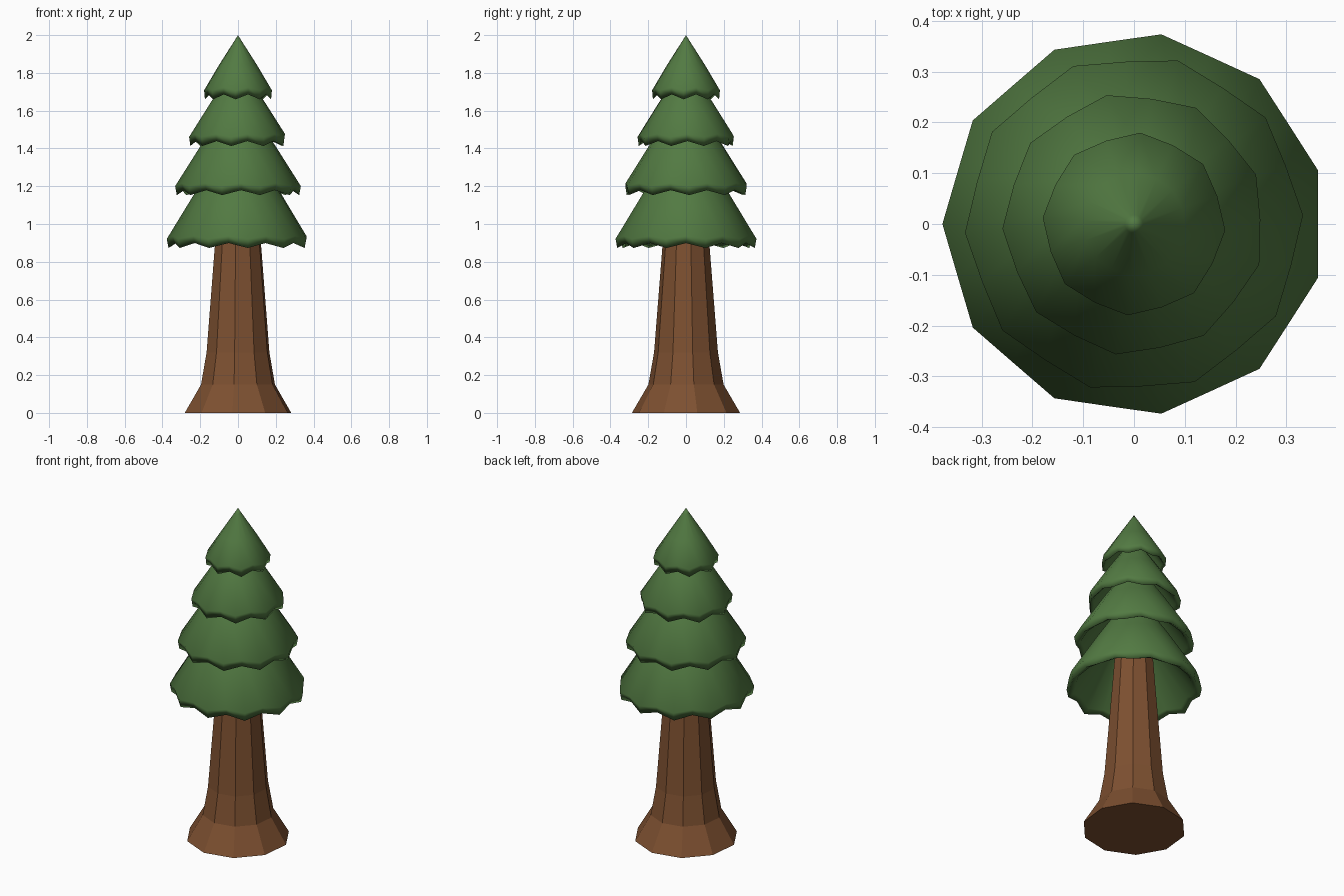
import bpy, bmesh, math

if "Cube" in bpy.data.objects:
    bpy.data.objects.remove(bpy.data.objects["Cube"])


def material(name, rgb):
    m = bpy.data.materials.new(name)
    m.diffuse_color = (*rgb, 1)
    m.use_nodes = True
    m.node_tree.nodes["Principled BSDF"].inputs["Base Color"].default_value = m.diffuse_color
    return m


LEAF = material("leaf green", (0.085, 0.195, 0.055))
BARK = material("bark brown", (0.205, 0.08, 0.03))


def ring(bm, n, offset, z, r, sway=0.0, drop=0.0):
    """Ring of n points; odd points pull in by sway, even points hang by drop."""
    verts = []
    for i in range(n):
        a = math.radians(offset) + 2 * math.pi * i / n
        rr = r * (1 - sway * (i % 2))
        zz = z - drop * (1 - i % 2)
        verts.append(bm.verts.new((rr * math.cos(a), rr * math.sin(a), zz)))
    return verts


def bridge(bm, upper, lower):
    n = len(upper)
    for i in range(n):
        j = (i + 1) % n
        bm.faces.new((upper[i], lower[i], lower[j], upper[j]))


def fan(bm, loop, z):
    tip = bm.verts.new((0, 0, z))
    for i in range(len(loop)):
        bm.faces.new((loop[i], loop[(i + 1) % len(loop)], tip))


def finish(bm, name, mat, smooth):
    bmesh.ops.recalc_face_normals(bm, faces=bm.faces[:])
    me = bpy.data.meshes.new(name)
    bm.to_mesh(me)
    bm.free()
    me.materials.append(mat)
    for p in me.polygons:
        p.use_smooth = smooth
    ob = bpy.data.objects.new(name, me)
    bpy.context.collection.objects.link(ob)


def foliage_tier(name, lobes, offset, radius, rim_z, apex_z):
    """Scalloped cone skirt with a turned-in lip and a hollow underside."""
    bm = bmesh.new()
    n, h = lobes * 2, apex_z - rim_z
    rings = [
        ring(bm, n, offset, apex_z - 0.10 * h, radius * 0.10),
        ring(bm, n, offset, apex_z - 0.55 * h, radius * 0.56, 0.01),
        ring(bm, n, offset, rim_z + 0.012, radius, 0.04, 0.016),
        ring(bm, n, offset, rim_z - 0.026, radius * 0.975, 0.05, 0.026),
        ring(bm, n, offset, rim_z - 0.012, radius * 0.89, 0.05, 0.018),
        ring(bm, n, offset, rim_z + 0.38 * h, radius * 0.42),
    ]
    for a, b in zip(rings, rings[1:]):
        bridge(bm, a, b)
    fan(bm, rings[0], apex_z)
    fan(bm, rings[-1], rim_z + 0.5 * h)
    finish(bm, name, LEAF, True)


# Four stacked foliage skirts
foliage_tier("bottom_foliage", 11, 180, 0.377, 0.925, 1.52)
foliage_tier("lower_middle_foliage", 10, 3, 0.333, 1.205, 1.71)
foliage_tier("upper_middle_foliage", 9, 22, 0.259, 1.465, 1.86)
foliage_tier("top_foliage", 8, -4, 0.180, 1.712, 2.0)

# Ten-sided trunk with flared foot
bm = bmesh.new()
levels = [(0, 0.288), (0.15, 0.2), (0.32, 0.17), (0.9, 0.124), (1.15, 0.105)]
rings = [ring(bm, 10, 12, z, r) for z, r in levels]
for low, high in zip(rings, rings[1:]):
    bridge(bm, high, low)
bm.faces.new(rings[0])
bm.faces.new(rings[-1])
finish(bm, "trunk", BARK, False)
